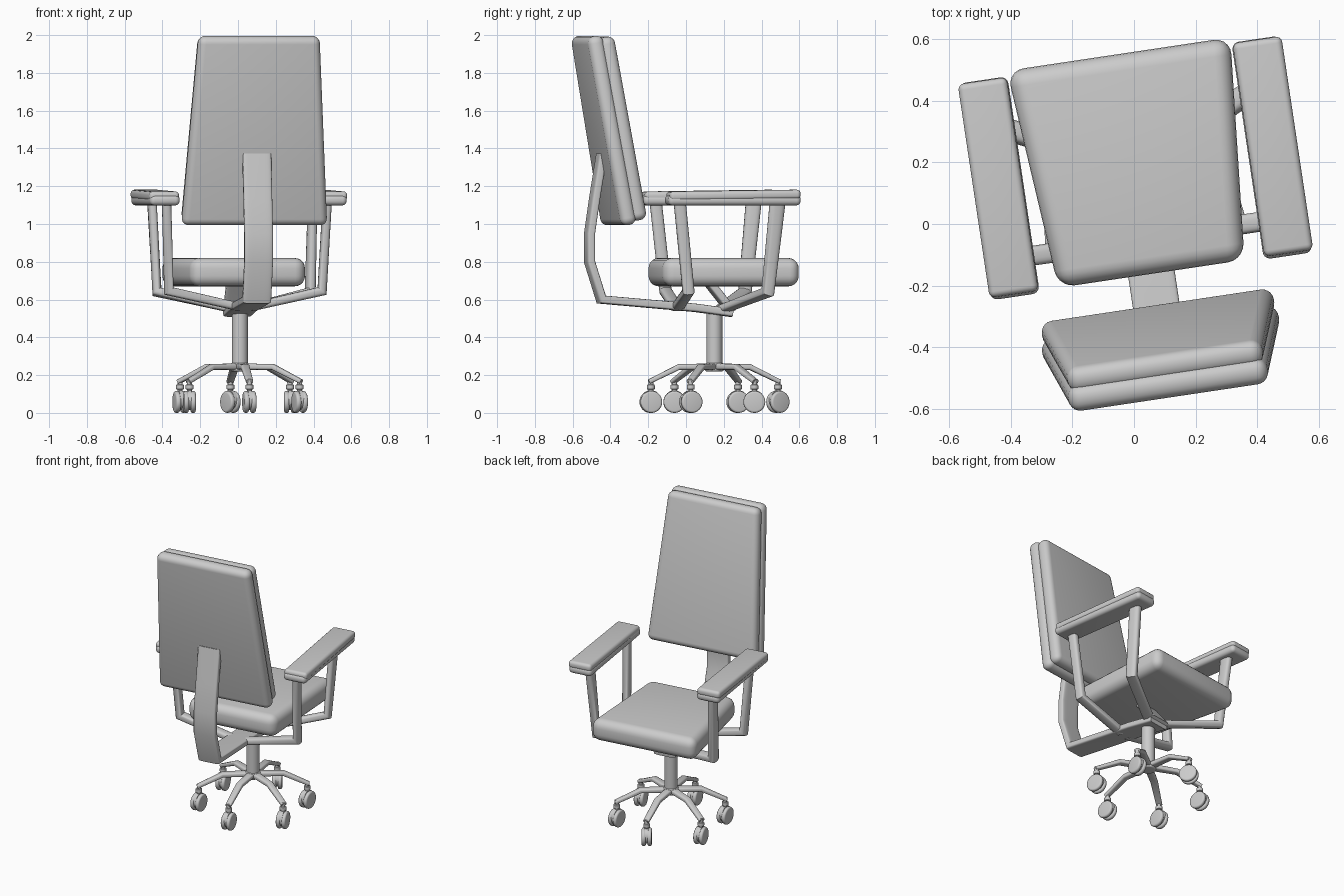
import bpy, bmesh
from math import radians, sin, cos, pi, copysign
from mathutils import Matrix, Vector

if "Cube" in bpy.data.objects:
    bpy.data.objects.remove(bpy.data.objects["Cube"])

# Whole chair is turned slightly about its post
PLACE = Matrix.Translation((0.01, 0.15, 0)) @ Matrix.Rotation(radians(8.5), 4, 'Z')


def finish(bm, name, local=Matrix()):
    bmesh.ops.recalc_face_normals(bm, faces=bm.faces)
    mesh = bpy.data.meshes.new(name)
    bm.to_mesh(mesh)
    bm.free()
    mesh.transform(PLACE @ local)
    mesh.shade_smooth()
    mesh.set_sharp_from_angle(angle=radians(40))
    obj = bpy.data.objects.new(name, mesh)
    bpy.context.collection.objects.link(obj)
    return obj


def slab(name, size, local, bevel, taper_axis=None, taper=1.0):
    """Rounded box; x width is scaled by taper at the + end of taper_axis."""
    bm = bmesh.new()
    bmesh.ops.create_cube(bm, size=1)
    for v in bm.verts:
        if taper_axis is not None and v.co[taper_axis] > 0:
            v.co.x *= taper
        v.co = Vector(a * b for a, b in zip(v.co, size))
    bmesh.ops.bevel(bm, geom=bm.edges[:], offset=bevel, segments=5, profile=0.5,
                    affect='EDGES', clamp_overlap=True)
    return finish(bm, name, local)


def sweep(name, path, side, power=1.0, n=20):
    """Tube along path of (point, half_width, half_thickness); width follows side."""
    bm = bmesh.new()
    pts = [Vector(p[0]) for p in path]
    rings = []
    for i, (_, a, b) in enumerate(path):
        d0 = (pts[i] - pts[i - 1]).normalized() if i else None
        d1 = (pts[i + 1] - pts[i]).normalized() if i < len(pts) - 1 else None
        d0, d1 = d0 or d1, d1 or d0
        t = (d0 + d1).normalized()
        wide = Vector(side)
        wide = (wide - t * wide.dot(t)).normalized()
        thick = t.cross(wide) / max(0.5, t.dot(d0))
        ring = []
        for k in range(n):
            ang = 2 * pi * (k + 0.5) / n
            c, s = (copysign(abs(f) ** power, f) for f in (cos(ang), sin(ang)))
            ring.append(bm.verts.new(pts[i] + wide * a * c + thick * b * s))
        rings.append(ring)
    for r0, r1 in zip(rings, rings[1:]):
        for k in range(n):
            bm.faces.new((r0[k], r0[(k + 1) % n], r1[(k + 1) % n], r1[k]))
    bm.faces.new(rings[0])
    bm.faces.new(rings[-1])
    return finish(bm, name)


def cylinder(name, radius, depth, local, bevel=0.0):
    bm = bmesh.new()
    bmesh.ops.create_cone(bm, cap_ends=True, segments=32, radius1=radius,
                          radius2=radius, depth=depth)
    if bevel:
        rims = [e for e in bm.edges if abs(e.verts[0].co.z - e.verts[1].co.z) < 1e-5]
        bmesh.ops.bevel(bm, geom=rims, offset=bevel, segments=4, profile=0.5,
                        affect='EDGES')
    return finish(bm, name, local)


T = Matrix.Translation

# Seat cushion, wider at the sitter's knees
slab("seat", (0.61, 0.72, 0.15), T((0, 0.045, 0.745)), 0.055, 1, 1.2)

# Leaning backrest: rear shell and front cushion
lean = T((0, -0.597, 1.495)) @ Matrix.Rotation(radians(9.9), 4, 'X')
slab("back_shell", (0.78, 0.085, 1.015), lean, 0.038, 2, 0.83)
slab("back_cushion", (0.765, 0.085, 0.985), lean @ T((0, 0.06, 0)), 0.038, 2, 0.83)

# Flat spine strip from backrest to under the seat
W, H = 0.076, 0.022
spine = [(-0.603, 1.37), (-0.642, 1.13), (-0.668, 0.95), (-0.668, 0.8),
         (-0.605, 0.6), (-0.1, 0.556), (0.09, 0.53)]
sweep("back_spine", [((0, y, z), W, H) for y, z in spine], (1, 0, 0), 0.35, 32)
sweep("seat_support", [((0, 0.09, 0.535), W, H), ((0, 0.05, 0.59), W, H),
                       ((0, -0.03, 0.69), W, H)], (1, 0, 0), 0.35, 32)

# Arm frames and armrests, mirrored
for s, side in ((-1, "left"), (1, "right")):
    sweep(f"{side}_arm_front_bar",
          [((s * 0.43, 0.275, 1.12), 0.042, 0.024), ((s * 0.41, 0.225, 0.64), 0.036, 0.024),
           ((s * 0.03, 0.04, 0.55), 0.034, 0.022)], (0, 1, 0), 0.7)
    sweep(f"{side}_arm_rear_bar",
          [((s * 0.43, -0.25, 1.12), 0.032, 0.024), ((s * 0.41, -0.2, 0.645), 0.032, 0.024),
           ((s * 0.03, -0.2, 0.56), 0.034, 0.022)], (0, 1, 0), 0.7)
    slab(f"{side}_armrest_base", (0.16, 0.71, 0.055), T((s * 0.447, 0.032, 1.126)), 0.024)
    slab(f"{side}_armrest_pad", (0.16, 0.7, 0.05),
         T((s * 0.45, 0.035, 1.152)) @ Matrix.Rotation(radians(0.8), 4, 'X'), 0.02)

# Central post and hub
cylinder("post", 0.042, 0.3, T((0, 0, 0.385)))
cylinder("hub", 0.05, 0.045, T((0, 0, 0.242)), 0.01)

# Six-armed base with twin-wheel casters
swivel = (25, 4, -6, 0, 8, -8)
for k in range(6):
    a = radians(90 + 60 * k)
    d = Vector((cos(a), sin(a), 0))
    up = Vector((0, 0, 1))
    sweep(f"base_leg_{k}", [(d * 0.02 + up * 0.245, 0.026, 0.017),
                            (d * 0.19 + up * 0.243, 0.023, 0.015),
                            (d * 0.35 + up * 0.165, 0.019, 0.012)],
          (-sin(a), cos(a), 0), 0.6)
    at = T(d * 0.34) @ Matrix.Rotation(radians(swivel[k]), 4, 'Z')
    cylinder(f"caster_stem_{k}", 0.013, 0.09, at @ T((0, 0, 0.135)))
    cylinder(f"caster_collar_{k}", 0.021, 0.025, at @ T((0, 0, 0.137)), 0.004)
    lay = Matrix.Rotation(radians(90), 4, 'Y')
    cylinder(f"caster_hood_{k}", 0.052, 0.02, at @ T((0, 0, 0.068)) @ lay)
    for s, side in ((-1, "left"), (1, "right")):
        cylinder(f"caster_wheel_{side}_{k}", 0.058, 0.027,
                 at @ T((s * 0.0185, 0, 0.058)) @ lay, 0.011)
